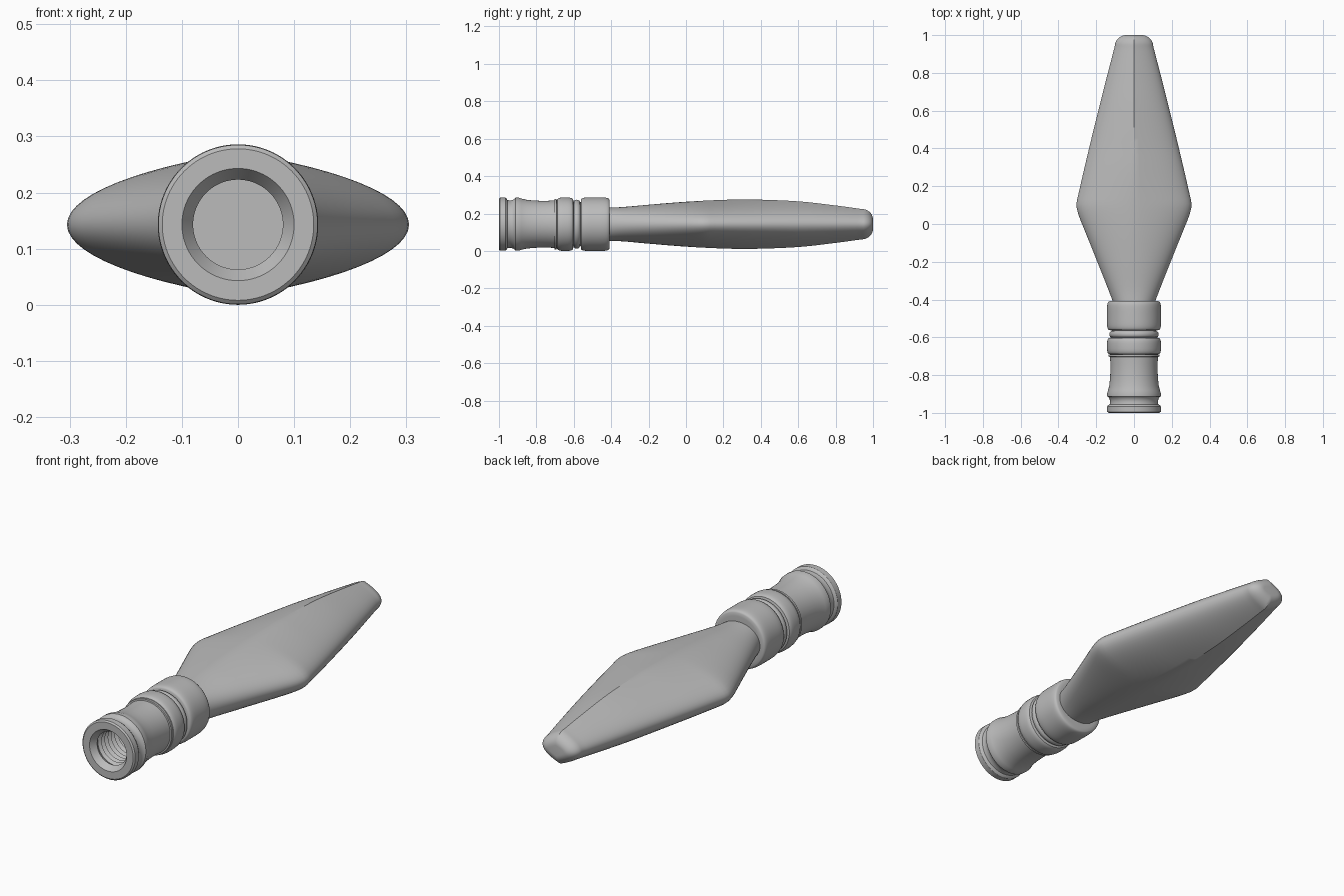
import bpy
import math
from mathutils import Vector

cube = bpy.data.objects.get("Cube")
if cube:
    bpy.data.objects.remove(cube, do_unlink=True)

AXIS_Z = 0.143

metal = bpy.data.materials.new("grey metal")
metal.use_nodes = True
GREY = (0.5, 0.5, 0.5, 1)
metal.diffuse_color = GREY
metal.node_tree.nodes["Principled BSDF"].inputs["Base Color"].default_value = GREY


def loft(name, rings, angle):
    """Skin equal-sized closed rings and cap both ends."""
    n = len(rings[0])
    verts = [p for ring in rings for p in ring]
    faces = [(i * n + j, i * n + (j + 1) % n, (i + 1) * n + (j + 1) % n, (i + 1) * n + j)
             for i in range(len(rings) - 1) for j in range(n)]
    faces += [tuple(reversed(range(n))), tuple(range(len(verts) - n, len(verts)))]
    mesh = bpy.data.meshes.new(name)
    mesh.from_pydata(verts, [], faces)
    mesh.materials.append(metal)
    obj = bpy.data.objects.new(name, mesh)
    bpy.context.collection.objects.link(obj)
    bpy.ops.object.select_all(action='DESELECT')
    obj.select_set(True)
    bpy.context.view_layer.objects.active = obj
    bpy.ops.object.mode_set(mode='EDIT')
    bpy.ops.mesh.select_all(action='SELECT')
    bpy.ops.mesh.normals_make_consistent(inside=False)
    bpy.ops.object.mode_set(mode='OBJECT')
    bpy.ops.object.shade_smooth_by_angle(angle=math.radians(angle))
    return obj


def lathe(name, profile, sides=96):
    """Turn a (radius, y) profile around the long axis."""
    rings = [[(r * math.cos(2 * math.pi * k / sides), y,
               AXIS_Z + r * math.sin(2 * math.pi * k / sides))
              for k in range(sides)] for r, y in profile]
    return loft(name, rings, 32)


def rounded(y0, y1, inner, outer, steps=10, power=3):
    """Bulging bead between two positions along the axis."""
    pts = []
    for i in range(steps + 1):
        t = -math.cos(math.pi * i / steps)
        bulge = (1 - abs(t) ** power) ** (1 / power)
        pts.append((inner + (outer - inner) * bulge, (y0 + y1) / 2 + t * (y1 - y0) / 2))
    return pts


# Turned socket: threaded bore, chamfered mouth, then the outer mouldings
bore = [(0.08, -0.62)]
pitch = 0.025
for i in range(13):
    y = -0.635 - i * pitch
    bore += [(0.08, y), (0.092, y - pitch / 2)]
bore += [(0.08, -0.97), (0.1, -1.0)]
outer = [(0.135, -1.0), (0.142, -0.994), (0.142, -0.966), (0.138, -0.96),
         (0.129, -0.955), (0.126, -0.94), (0.13, -0.925), (0.137, -0.915),
         (0.142, -0.912), (0.142, -0.895), (0.137, -0.88), (0.131, -0.855),
         (0.127, -0.82), (0.125, -0.78), (0.125, -0.74), (0.127, -0.703),
         (0.134, -0.702), (0.134, -0.692), (0.125, -0.69)]
outer += rounded(-0.69, -0.602, 0.125, 0.143)
outer += rounded(-0.6, -0.568, 0.12, 0.131, 6, 2)
outer += rounded(-0.563, -0.408, 0.115, 0.143, 20, 5)
outer += [(0.09, -0.408)]
lathe("threaded_socket", bore + outer)


def curve(points):
    """Smooth interpolation through (y, value) points."""
    def at(y):
        y = min(max(y, points[0][0]), points[-1][0])
        i = max(k for k in range(len(points) - 1) if points[k][0] <= y)
        (x0, v0), (x1, v1) = points[i], points[i + 1]

        def slope(k):
            a, b = points[max(k - 1, 0)], points[min(k + 1, len(points) - 1)]
            return (b[1] - a[1]) / (b[0] - a[0])
        d, t = x1 - x0, (y - x0) / (x1 - x0)
        return ((2 * t**3 - 3 * t**2 + 1) * v0 + (t**3 - 2 * t**2 + t) * d * slope(i)
                + (3 * t**2 - 2 * t**3) * v1 + (t**3 - t**2) * d * slope(i + 1))
    return at


# Blade: oval neck turning into a ridged lens, widest near the middle
half_width = curve([(-0.45, 0.1), (-0.41, 0.112), (-0.2, 0.194), (0.0, 0.275), (0.05, 0.294),
                    (0.1, 0.305), (0.15, 0.296), (0.4, 0.238), (0.7, 0.164), (0.94, 0.102)])
half_height = curve([(-0.45, 0.088), (-0.35, 0.091), (-0.2, 0.104), (0.0, 0.12),
                     (0.2, 0.13), (0.35, 0.132), (0.6, 0.122), (0.8, 0.1), (0.94, 0.081)])
fullness = curve([(-0.45, 2.2), (-0.3, 1.9), (0.0, 1.4), (0.25, 1.1), (0.45, 1.0), (1.0, 1.0)])


def section(y, scale_x=1, scale_z=1):
    w, h, p = half_width(y) * scale_x, half_height(y) * scale_z, fullness(y)
    quarter = []
    for k in range(15):
        u = math.sin(math.pi / 2 * k / 14)
        quarter.append((w * u, h * math.sqrt(max(0, 1 - u ** p))))
    half = quarter + [(x, -z) for x, z in quarter[-2::-1]]
    ring = half + [(-x, z) for x, z in half[-2:0:-1]]
    return [Vector((x, y, AXIS_Z + z)) for x, z in ring]


rings = [section(-0.45 + 1.39 * i / 60) for i in range(61)]
# Rounded tip
for i in range(1, 11):
    a = math.pi / 2 * i / 10
    ring = section(0.94, 0.4 + 0.6 * math.cos(a), 0.3 + 0.7 * math.cos(a))
    rings.append([Vector((v.x, 0.94 + 0.06 * math.sin(a), v.z)) for v in ring])
loft("blade", rings, 32)
